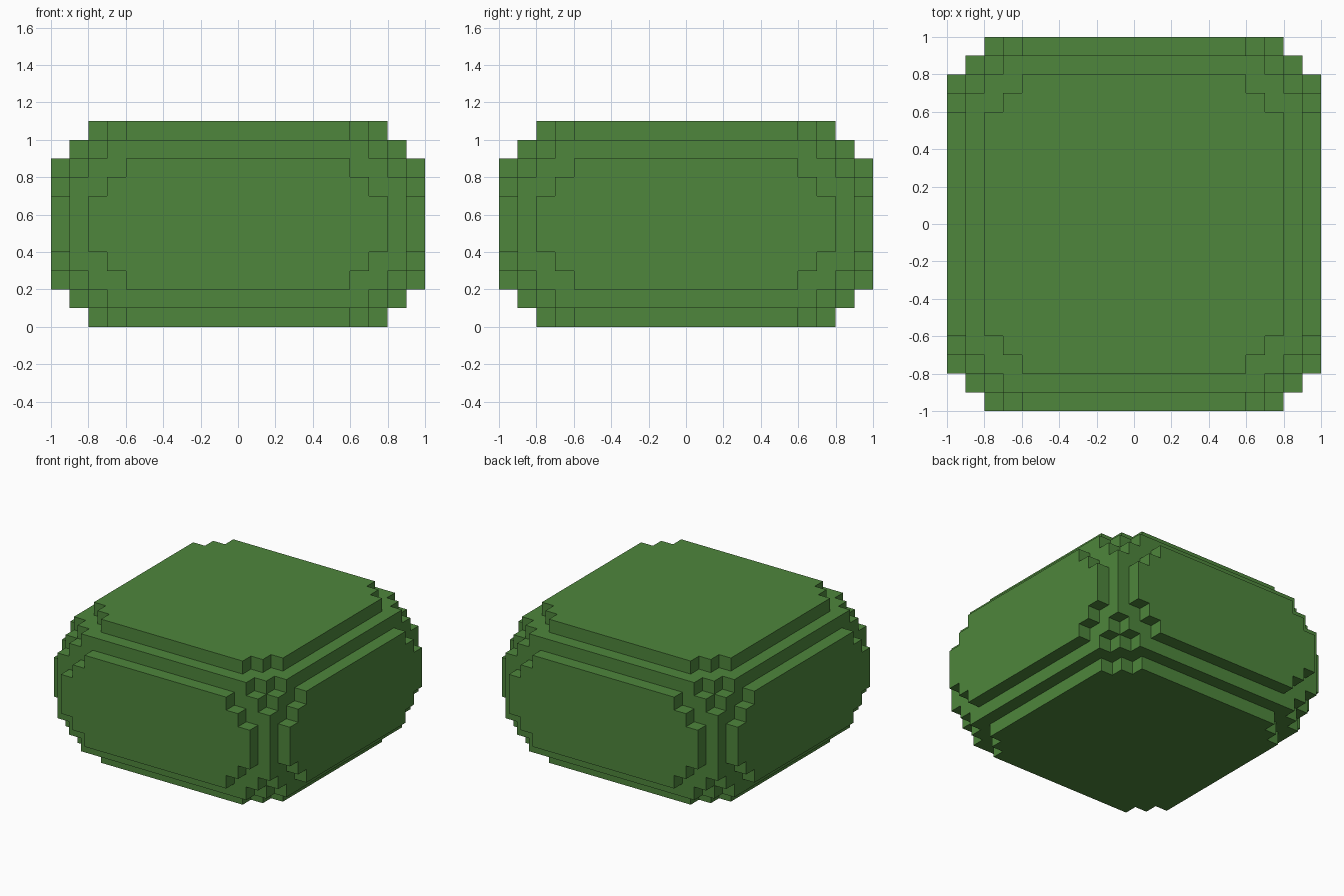
import bpy
import bmesh
from itertools import permutations
from mathutils import Vector

cube = bpy.data.objects.get("Cube")
if cube:
    bpy.data.objects.remove(cube, do_unlink=True)

UNIT = 0.1
SIZE = (20, 20, 11)

# Leaf green
leaf = bpy.data.materials.new("leaf_green")
leaf.use_nodes = True
green = (0.077, 0.24, 0.045, 1.0)
leaf.diffuse_color = green
bsdf = leaf.node_tree.nodes["Principled BSDF"]
bsdf.inputs["Base Color"].default_value = green
bsdf.inputs["Roughness"].default_value = 0.9

# The hedge is a union of blocks, each inset by whole units from the bounds
INSETS = {p for base in ((0, 2, 4), (0, 3, 3), (1, 1, 3), (1, 2, 2))
          for p in permutations(base)}


def solid(cell):
    depth = [min(c, n - 1 - c) for c, n in zip(cell, SIZE)]
    return any(all(d >= i for d, i in zip(depth, inset)) for inset in INSETS)


def add_face(bm, cell, axis, side):
    """Add the square on one side of a cell, facing outwards."""
    u, v = (axis + 1) % 3, (axis + 2) % 3
    corners = []
    for du, dv in ((0, 0), (1, 0), (1, 1), (0, 1)):
        p = Vector(cell)
        p[axis] += side
        p[u] += du
        p[v] += dv
        p -= Vector((SIZE[0] / 2, SIZE[1] / 2, 0))
        corners.append(bm.verts.new(p * UNIT))
    bm.faces.new(corners if side else corners[::-1])


# Stepped bush: exposed block sides only, merged into flat panels
cells = {(x, y, z) for x in range(SIZE[0]) for y in range(SIZE[1])
         for z in range(SIZE[2]) if solid((x, y, z))}
bm = bmesh.new()
for cell in sorted(cells):
    for axis in range(3):
        for side in (0, 1):
            near = list(cell)
            near[axis] += 1 if side else -1
            if tuple(near) not in cells:
                add_face(bm, cell, axis, side)
bmesh.ops.remove_doubles(bm, verts=bm.verts[:], dist=UNIT / 100)
bmesh.ops.dissolve_limit(bm, angle_limit=0.01, verts=bm.verts[:], edges=bm.edges[:])

mesh = bpy.data.meshes.new("bush")
bm.to_mesh(mesh)
bm.free()
mesh.materials.append(leaf)
bush = bpy.data.objects.new("bush", mesh)
bpy.context.collection.objects.link(bush)
